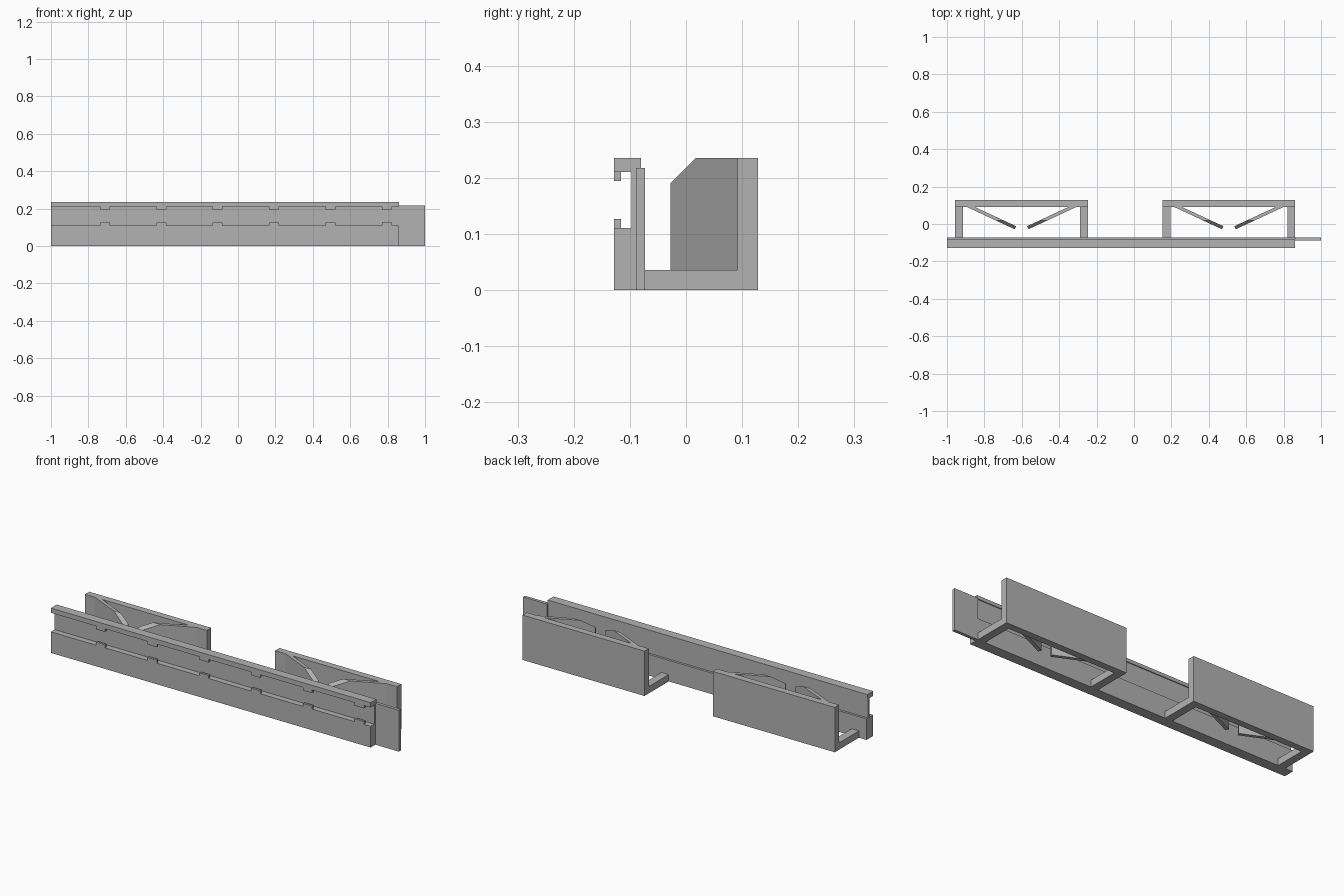
import bpy
import bmesh

cube = bpy.data.objects.get("Cube")
if cube:
    bpy.data.objects.remove(cube, do_unlink=True)

grey = bpy.data.materials.new("plain grey")
grey.use_nodes = True
colour = (0.45, 0.45, 0.45, 1)
grey.diffuse_color = colour
grey.node_tree.nodes["Principled BSDF"].inputs["Base Color"].default_value = colour


def finish(name, bm):
    bmesh.ops.recalc_face_normals(bm, faces=bm.faces)
    mesh = bpy.data.meshes.new(name)
    bm.to_mesh(mesh)
    bm.free()
    mesh.materials.append(grey)
    obj = bpy.data.objects.new(name, mesh)
    bpy.context.collection.objects.link(obj)
    return obj


def extrude(name, points, offset):
    """Extrude a closed outline of 3D points along an offset."""
    bm = bmesh.new()
    face = bm.faces.new([bm.verts.new(p) for p in points])
    result = bmesh.ops.extrude_face_region(bm, geom=[face])
    verts = [v for v in result["geom"] if isinstance(v, bmesh.types.BMVert)]
    bmesh.ops.translate(bm, verts=verts, vec=offset)
    return finish(name, bm)


def box(name, x0, x1, y0, y1, z0, z1):
    outline = [(x0, y0, z0), (x1, y0, z0), (x1, y1, z0), (x0, y1, z0)]
    return extrude(name, outline, (0, 0, z1 - z0))


FRONT, BACK, TOP = -0.128, 0.128, 0.236
RAIL_END = 0.862

# Channel rail: thick lower block, thin web and overhanging top flange
profile = [(FRONT, 0), (-0.073, 0), (-0.073, 0.111), (-0.085, 0.111),
           (-0.085, 0.218), (-0.08, 0.218), (-0.08, TOP), (FRONT, TOP),
           (FRONT, 0.211), (-0.097, 0.211), (-0.097, 0.111), (FRONT, 0.111)]
extrude("rail", [(-1, y, z) for y, z in profile], (1 + RAIL_END, 0, 0))

# Small retaining tabs along both edges of the channel
for i in range(6):
    x = -0.738 + i * 0.3015
    box(f"lower_tab_{i + 1}", x, x + 0.053, FRONT, -0.116, 0.111, 0.127)
    box(f"upper_tab_{i + 1}", x, x + 0.053, FRONT, -0.116, 0.195, 0.211)

# Joining plate at the end of the rail
box("joining_plate", RAIL_END, 1, -0.089, -0.073, 0, 0.218)


def spring(name, centre, side):
    """Slanted leaf with its top corner cut off at the free end."""
    plan = [(0.295, 0.092), (0.037, -0.028), (0.029, -0.012), (0.253, 0.092)]
    outline = [(centre + side * x, y, 0.036) for x, y in plan]
    leaf = extrude(name, outline, (0, 0, TOP - 0.036))
    bm = bmesh.new()
    bm.from_mesh(leaf.data)
    cut = bmesh.ops.bisect_plane(
        bm, geom=bm.verts[:] + bm.edges[:] + bm.faces[:],
        plane_co=(0, 0.018, TOP), plane_no=(0, -1, 1), clear_outer=True)
    edges = [e for e in cut["geom_cut"] if isinstance(e, bmesh.types.BMEdge)]
    bmesh.ops.edgeloop_fill(bm, edges=edges)
    bmesh.ops.recalc_face_normals(bm, faces=bm.faces)
    bm.to_mesh(leaf.data)
    bm.free()


# Two brackets, each with a back plate, two floor arms and two leaf springs
for label, centre in (("right", -0.601), ("left", 0.507)):
    half = 0.355
    box(f"{label}_back_plate", centre - half, centre + half, 0.092, BACK, 0, TOP)
    for part, side in (("outer" if label == "left" else "inner", 1),
                       ("inner" if label == "left" else "outer", -1)):
        ends = sorted((centre + side * half, centre + side * (half - 0.042)))
        box(f"{label}_{part}_arm", *ends, -0.073, 0.092, 0, 0.036)
        spring(f"{label}_{part}_spring", centre, side)
